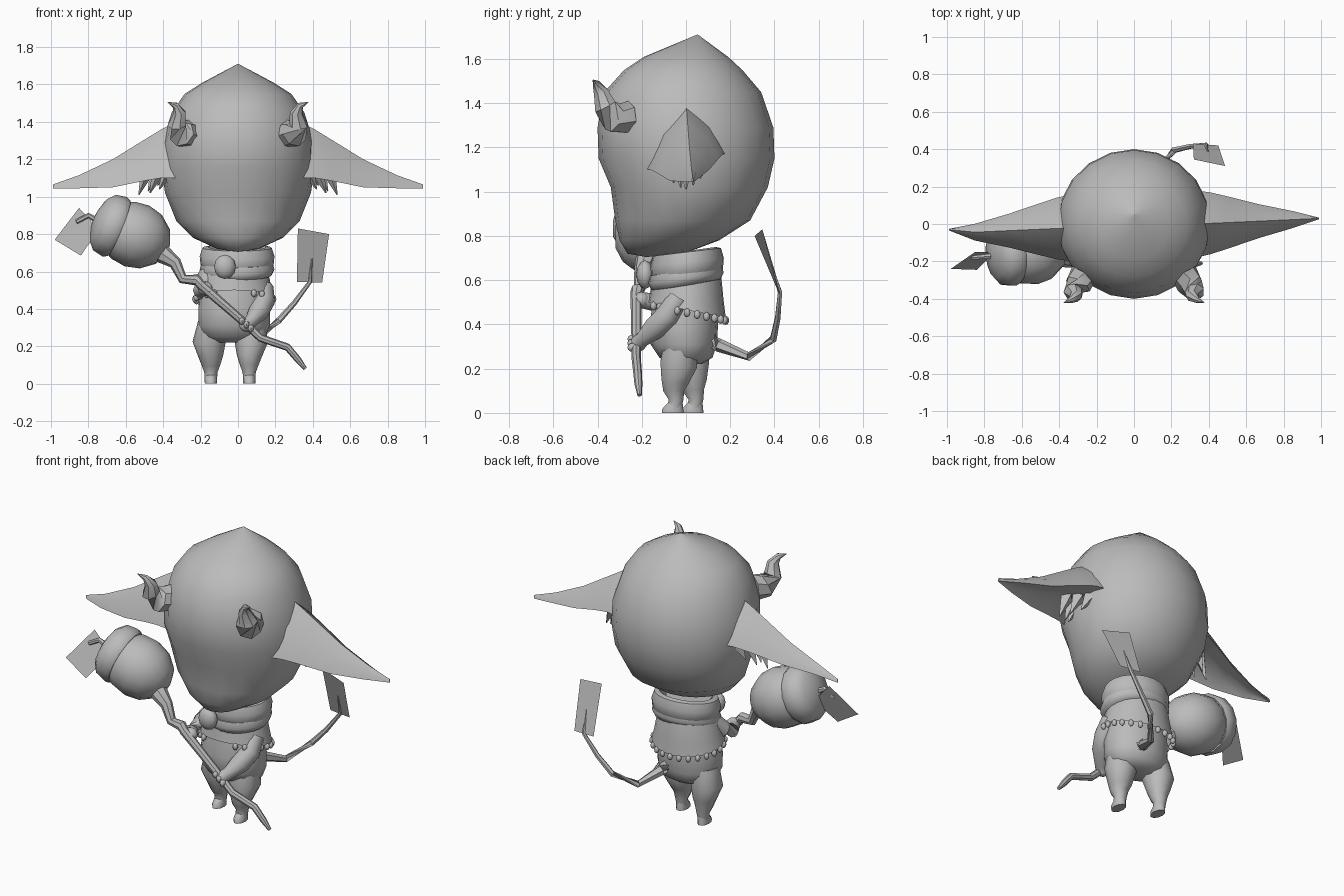
import bpy, bmesh, math
from mathutils import Vector

if "Cube" in bpy.data.objects:
    bpy.data.objects.remove(bpy.data.objects["Cube"])

grey = bpy.data.materials.new("plain grey")
grey.diffuse_color = (0.5, 0.5, 0.5, 1)
grey.use_nodes = True
grey.node_tree.nodes["Principled BSDF"].inputs["Base Color"].default_value = grey.diffuse_color


def finish(name, bm, angle=50):
    bmesh.ops.remove_doubles(bm, verts=bm.verts, dist=0.0005)
    bmesh.ops.recalc_face_normals(bm, faces=bm.faces)
    me = bpy.data.meshes.new(name)
    bm.to_mesh(me)
    bm.free()
    me.materials.append(grey)
    ob = bpy.data.objects.new(name, me)
    bpy.context.collection.objects.link(ob)
    if angle:
        bpy.ops.object.select_all(action='DESELECT')
        ob.select_set(True)
        bpy.context.view_layer.objects.active = ob
        bpy.ops.object.shade_smooth_by_angle(angle=math.radians(angle))
    return ob


def loft(name, rings, caps=True, angle=50):
    """Skin a list of closed rings that share one point count."""
    bm = bmesh.new()
    vs = [[bm.verts.new(p) for p in r] for r in rings]
    n = len(rings[0])
    for a, b in zip(vs, vs[1:]):
        for i in range(n):
            j = (i + 1) % n
            bm.faces.new((a[i], a[j], b[j], b[i]))
    if caps:
        bm.faces.new(vs[0])
        bm.faces.new(vs[-1])
    return finish(name, bm, angle)


def oval(cx, cy, z, rx, ry, n=16):
    return [Vector((cx + rx * math.cos(2 * math.pi * i / n),
                    cy + ry * math.sin(2 * math.pi * i / n), z)) for i in range(n)]


def tube(name, path, n=8, angle=50):
    """Round tube through (x, y, z, radius) points."""
    pts = [Vector(p[:3]) for p in path]
    rings = []
    for i, p in enumerate(pts):
        d = (pts[min(i + 1, len(pts) - 1)] - pts[max(i - 1, 0)]).normalized()
        ref = Vector((0, 1, 0)) if abs(d.y) < 0.8 else Vector((1, 0, 0))
        u = d.cross(ref).normalized()
        v = d.cross(u)
        rings.append([p + path[i][3] * (u * math.cos(2 * math.pi * k / n)
                                        + v * math.sin(2 * math.pi * k / n)) for k in range(n)])
    return loft(name, rings, angle=angle)


def ball(name, c, r, seg=12):
    bm = bmesh.new()
    bmesh.ops.create_uvsphere(bm, u_segments=seg, v_segments=max(6, seg // 2), radius=1)
    for v in bm.verts:
        v.co = Vector(c) + Vector((v.co.x * r[0], v.co.y * r[1], v.co.z * r[2]))
    return finish(name, bm)


def sheet(name, pts):
    bm = bmesh.new()
    bm.faces.new([bm.verts.new(p) for p in pts])
    return finish(name, bm, 0)


# Head: z, half width, front y, back y
rows = [(1.71, .002, .05, .054), (1.61, .19, -.19, .19), (1.55, .285, -.28, .255),
        (1.45, .355, -.37, .34), (1.29, .405, -.40, .395), (1.15, .41, -.395, .40),
        (1.02, .39, -.34, .37), (.87, .33, -.32, .29), (.78, .24, -.30, .15),
        (.72, .11, -.265, -.01), (.705, .002, -.18, -.176)]
loft("head", [oval(0, (f + b) / 2, z, w, (b - f) / 2, 20) for z, w, f, b in rows])

# Ears: folded tents, hollow underneath, with tufts at the root
for s, side in ((1, "right"), (-1, "left")):
    dy = 0.0 if s > 0 else -0.02
    tip = Vector((s * .99, .03 * s, 1.055))
    rings = []
    # x, half depth, ridge z, front edge z, back edge z, hollow z
    for x, d, zr, zf, zb, zh in ((.33, .18, 1.40, 1.10, 1.17, 1.15), (.41, .165, 1.36, 1.10, 1.17, 1.16),
                                 (.50, .14, 1.305, 1.085, 1.15, 1.15), (.67, .09, 1.20, 1.05, 1.10, 1.10),
                                 (.85, .045, 1.115, 1.045, 1.07, 1.07)):
        y = dy + s * .03 * (x - .33) / .66
        rings.append([Vector((s * x, y + k, z)) for k, z in
                      ((-d, zf), (-d * .6, zf * .4 + zr * .6), (0, zr), (d * .6, zb * .4 + zr * .6),
                       (d, zb), (d * .4, zh), (-d * .4, zh))])
    rings.append([tip + Vector((0, k * .004, h * .01)) for k, h in
                  ((-1, -1), (-1, 0), (0, 1), (1, 0), (1, -1), (.4, -1), (-.4, -1))])
    loft(side + "_ear", rings, angle=40)
    for i, (y, x, z) in enumerate(((-.07, .42, 1.04), (-.03, .47, 1.02), (0, .53, 1.01),
                                   (.04, .48, 1.03), (.08, .43, 1.06))):
        tube(f"{side}_ear_tuft_{i}", [(s * (x - .05), y + dy, 1.15, .04),
                                      (s * x, y * .8 + dy, z, .003)], 4, 0)
    # Curled horn
    tube(side + "_horn", [(s * .265, -.26, 1.335, .075), (s * .30, -.325, 1.335, .072),
                          (s * .325, -.365, 1.385, .052), (s * .312, -.385, 1.45, .034),
                          (s * .335, -.405, 1.488, .018), (s * .375, -.42, 1.505, .002)], 7, 40)

# Trousers and torso: z, half width, y centre, half depth
CX = -.02
body = [(.22, .10, .0, .07), (.25, .165, 0, .12), (.31, .19, -.01, .15), (.40, .192, -.01, .155),
        (.50, .178, -.005, .145), (.60, .16, 0, .135), (.72, .13, 0, .12)]
loft("body", [oval(CX, y, z, w, d) for z, w, y, d in body])
for side, x, y in (("left", -.145, .035), ("right", .06, -.055)):
    k = -.02 if x < 0 else .02
    tube(side + "_leg", [(x + .01, y * .4, .32, .08), (x + k * .5, y * .6, .22, .088),
                         (x, y * .9, .145, .066), (x, y, .10, .05),
                         (x, y + .01, .06, .035), (x, y, .015, .033)], 10)
    loft(side + "_foot", [oval(x, y - .005, 0, .032, .052, 10), oval(x, y - .005, .018, .034, .05, 10),
                          oval(x, y + .008, .05, .03, .033, 10)])


# Cape: hem is higher at the front, with hanging round beads
def hem(a):
    return .465 - .035 * math.sin(a)


N = 24
angles = [2 * math.pi * i / N for i in range(N)]
cape = []
for t, rx, ry in ((0, .15, .13), (.3, .175, .155), (.7, .195, .165), (1, .212, .175)):
    cape.append([(CX + rx * math.cos(a), .005 + ry * math.sin(a), .69 + (hem(a) - .69) * t)
                 for a in angles])
loft("cape", cape, caps=False)
for i, a in enumerate(angles[::1]):
    if i % 24 in (17, 18, 19):
        continue
    ball(f"hem_bead_{i}", (CX + .21 * math.cos(a), .005 + .175 * math.sin(a), hem(a) - .012),
         (.015, .015, .02), 8)

# Rolled collar, dipping at the front, and its clasp
prof = [(.155, .06), (.185, .055), (.20, .01), (.195, -.04), (.17, -.065), (.14, -.03), (.135, .03)]
coll = []
for a in angles:
    c, s_ = math.cos(a), math.sin(a)
    coll.append([(CX + .015 + r * c, .005 + r * .83 * s_, .672 + h + .018 * s_) for r, h in prof])
loft("collar", coll + [coll[0]], caps=False)
loft("collar_fold", [[(CX + .015 + r * math.cos(a), .0 + r * .85 * math.sin(a),
                       z + .025 * math.sin(a)) for a in angles]
                     for r, z in ((.15, .66), (.19, .645), (.20, .61), (.185, .58), (.15, .57))], caps=False)
ball("clasp", (-.07, -.185, .625), (.058, .04, .065))

# Arms, hands and fingers
arms = {"right": [(.14, -.03, .52, .05), (.14, -.08, .44, .057), (.11, -.14, .385, .055),
                  (.07, -.195, .335, .036), (.045, -.215, .315, .038)],
        "left": [(-.15, -.02, .60, .05), (-.19, -.08, .53, .05), (-.20, -.15, .50, .042),
                 (-.175, -.20, .51, .036)]}
for side, path in arms.items():
    tube(side + "_arm", path)
    hx, hy, hz, r = path[-1]
    ball(side + "_hand", (hx, hy, hz), (.042, .035, .038), 10)
    for i in range(3):
        o = (i - 1) * .024
        ball(f"{side}_finger_{i}", (hx + o, hy - .025, hz - o * .8), (.016, .025, .02), 8)

# Crooked staff
tube("staff", [(.36, -.21, .08, .010), (.32, -.215, .13, .018), (.265, -.22, .195, .02),
               (.12, -.225, .245, .021), (.03, -.225, .33, .022), (-.20, -.225, .53, .026),
               (-.22, -.22, .555, .03), (-.295, -.21, .56, .027), (-.335, -.2, .645, .034),
               (-.40, -.18, .69, .05), (-.47, -.16, .75, .06)], 8, 40)

# Nut at the staff head, with cap, stem and leaf
C = Vector((-.54, -.15, .79))
ax = Vector((-.92, -.1, .38)).normalized()
u = ax.cross(Vector((0, 1, 0))).normalized()
v = ax.cross(u)


def turned(name, prof, n=14):
    return loft(name, [[C + ax * t + r * (u * math.cos(2 * math.pi * k / n)
                                          + v * math.sin(2 * math.pi * k / n)) for k in range(n)]
                       for t, r in prof], angle=45)


turned("nut", [(-.18, .03), (-.15, .10), (-.08, .155), (0, .175), (.08, .165), (.15, .13)])
turned("nut_cap", [(.11, .13), (.105, .16), (.13, .172), (.19, .16), (.225, .12), (.245, .05), (.25, .01)])
tube("nut_stem", [(-.75, -.17, .87, .018), (-.80, -.175, .90, .014), (-.865, -.18, .865, .012)], 6)
sheet("nut_leaf", [(-.98, -.24, .77), (-.85, -.15, .94), (-.745, -.15, .825), (-.84, -.245, .685)])

# Tail with a flat leaf end
tube("tail", [(.03, .09, .34, .055), (.06, .15, .305, .03), (.12, .285, .255, .02), (.215, .395, .335, .017),
              (.30, .415, .43, .014), (.385, .425, .545, .011), (.395, .385, .67, .003)], 6)
sheet("tail_leaf", [(.32, .345, .83), (.487, .31, .80), (.45, .42, .54), (.315, .43, .545)])
